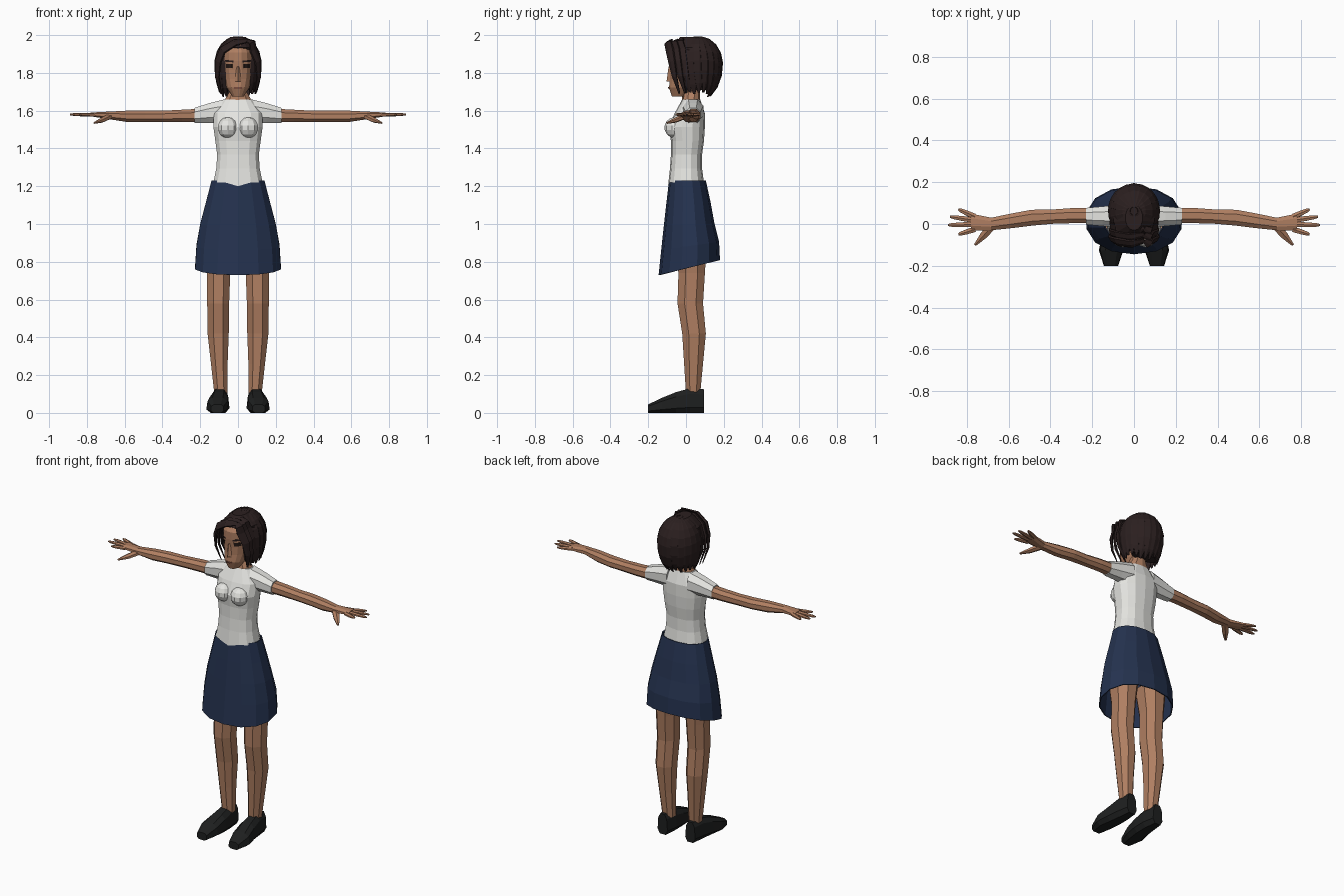
import bpy, bmesh, math, random
from mathutils import Vector
from mathutils.bvhtree import BVHTree

random.seed(4)
if "Cube" in bpy.data.objects:
    bpy.data.objects.remove(bpy.data.objects["Cube"], do_unlink=True)


def material(name, red, green, blue):
    mat = bpy.data.materials.new(name)
    mat.use_nodes = True
    mat.diffuse_color = (red, green, blue, 1)
    shader = mat.node_tree.nodes["Principled BSDF"]
    shader.inputs["Base Color"].default_value = mat.diffuse_color
    shader.inputs["Roughness"].default_value = .9
    return mat


SKIN = material("brown skin", .43, .21, .12)
SHIRT = material("off white cotton", .78, .78, .75)
NAVY = material("navy cloth", .018, .032, .078)
HAIR = material("dark brown hair", .024, .014, .014)
SHOE = material("black leather", .013, .014, .014)
EYE = material("dark eye", .018, .01, .008)
LIP = material("lip brown", .24, .09, .06)


def along(keys, t):
    """Value at t on evenly spaced keys, or a constant."""
    if not isinstance(keys, tuple):
        return keys
    spot = t * (len(keys) - 1)
    i = min(int(spot), len(keys) - 2)
    return keys[i] + (keys[i + 1] - keys[i]) * (spot - i)


def oval(sides, boxy):
    """Unit superellipse with flat sides facing the axes."""
    points = []
    for i in range(sides):
        angle = (i + .5) * math.tau / sides
        c, s = math.cos(angle), math.sin(angle)
        points.append((math.copysign(abs(c) ** (2 / boxy), c), math.copysign(abs(s) ** (2 / boxy), s)))
    wide = max(u for u, v in points)
    high = max(v for u, v in points)
    return [(u / wide, v / high) for u, v in points]


def finish(name, bm, mat, mirror=False):
    bmesh.ops.recalc_face_normals(bm, faces=bm.faces)
    mesh = bpy.data.meshes.new(name)
    bm.to_mesh(mesh)
    bm.free()
    mesh.materials.append(mat)
    ob = bpy.data.objects.new(name, mesh)
    bpy.context.collection.objects.link(ob)
    if mirror:
        ob.modifiers.new("Mirror", "MIRROR").use_mirror_merge = False
    return ob


def loft(name, mat, rings, mirror=False, caps=True):
    bm = bmesh.new()
    loops = [[bm.verts.new(point) for point in ring] for ring in rings]
    for a, b in zip(loops, loops[1:]):
        for i in range(len(a)):
            bm.faces.new((a[i - 1], a[i], b[i], b[i - 1]))
    if caps:
        bm.faces.new(loops[0])
        bm.faces.new(loops[-1])
    return finish(name, bm, mat, mirror)


def sweep(name, mat, axis, start, end, centre, half, low, high, sides=8, boxy=2.2, mirror=False, caps=True):
    """Oval sections spaced evenly along an axis, sized by keys."""
    rings = []
    for i in range(len(half)):
        t = i / (len(half) - 1)
        at = start + (end - start) * t
        bottom, top = along(low, t), along(high, t)
        ring = []
        for u, v in oval(sides, boxy):
            point = [along(centre, t) + half[i] * u, (bottom + top + (top - bottom) * v) / 2]
            point.insert("xyz".index(axis), at)
            ring.append(Vector(point))
        rings.append(ring)
    return loft(name, mat, rings, mirror, caps)


def strand(name, mat, path, widths, core, flat=.45, mirror=False):
    """Tapered tube along a path, flattened towards a core point."""
    path = [Vector(point) for point in path]
    last = len(path) - 1
    rings = []
    for i, point in enumerate(path):
        forward = (path[min(i + 1, last)] - path[max(i - 1, 0)]).normalized()
        side = forward.cross(point - Vector(core)).normalized()
        out = side.cross(forward)
        width = along(widths, i / last)
        rings.append([point + (side * u + out * v * flat) * width for u, v in oval(6, 2)])
    return loft(name, mat, rings, mirror)


# Legs
sweep("leg", SKIN, "z", .1, .9, (.09, .105, .105, .1), (.035, .044, .056, .058, .062, .08),
      (0, -.01, -.02, -.045, -.04, -.06), (.075, .09, .105, .09, .1, .11), mirror=True)

# Shoes, narrowing upwards
shoe = sweep("shoe", SHOE, "y", -.2, .095, (.11, .11, .1, .095, .095), (.035, .06, .058, .05, .036),
             0, (.045, .08, .11, .13, .125), boxy=3, mirror=True)
for v in shoe.data.vertices:
    v.co.x += (.1 - v.co.x) * v.co.z * 2

# Skirt, its hem rising towards the back
skirt = sweep("skirt", NAVY, "z", .765, 1.23, 0, (.227, .22, .2, .17, .14), (-.145, -.09),
              (.18, .175, .15, .13, .105), sides=14, caps=False)
for v in skirt.data.vertices:
    v.co.z += .28 * v.co.y * ((1.23 - v.co.z) * 2) ** 2
skirt.modifiers.new("Thickness", "SOLIDIFY").thickness = .006

# Shirt, with a front tab over the waistband
body = sweep("shirt_body", SHIRT, "z", 1.22, 1.66, 0, (.13, .115, .11, .12, .13, .13, .075),
             (-.095, -.085, -.08, -.08, -.09, -.06, -.02), (.095, .085, .085, .095, .1, .1, .075),
             sides=14, boxy=2.5)
for v in body.data.vertices:
    if v.co.z < 1.25 and v.co.y < -.08 and abs(v.co.x) < .06:
        v.co.z -= .02
bm = bmesh.new()
bmesh.ops.create_uvsphere(bm, u_segments=10, v_segments=7, radius=.056)
bmesh.ops.translate(bm, verts=bm.verts, vec=(.054, -.058, 1.51))
finish("shirt_bust", bm, SHIRT, True)
sweep("sleeve", SHIRT, "x", .07, .23, .037, (.055, .047, .04), 1.535, (1.66, 1.64, 1.615), mirror=True)

# Arms and palms
sweep("arm", SKIN, "x", .2, .78, (.04, .04, .035, .03, .015, 0, .01),
      (.036, .036, .034, .038, .035, .03, .04), (1.54, 1.54, 1.54, 1.57), (1.61, 1.6, 1.6, 1.59), mirror=True)

# Fingers and thumb
for name, x, y in (("little", .84, .07), ("ring", .88, .035), ("middle", .89, -.005), ("index", .84, -.05)):
    root, tip = Vector((.76, y / 2, 1.578)), Vector((x, y, 1.58))
    strand(name + "_finger", SKIN, [root.lerp(tip, t) for t in (0, .5, .85, 1)], (.013, .011, .005),
           (.8, 0, 1), .8, True)
strand("thumb", SKIN, ((.68, -.01, 1.57), (.72, -.055, 1.55), (.76, -.1, 1.535)), (.02, .017, .006),
       (.7, 0, 1), .8, True)

# Neck, head and nose
sweep("neck", SKIN, "z", 1.6, 1.75, 0, (.08, .075, .045, .043), (-.03, -.01), .075, sides=10)
head = sweep("head", SKIN, "z", 1.675, 1.955, 0, (.03, .06, .073, .08, .083, .08, .06),
             (-.075, -.09, -.085, -.085, -.09, -.09, -.06), (0, .12, .15, .12), sides=16)
bm = bmesh.new()
bmesh.ops.create_cone(bm, cap_ends=True, segments=4, radius1=.018, radius2=.007, depth=.08)
bmesh.ops.translate(bm, verts=bm.verts, vec=(0, -.085, 1.795))
finish("nose", bm, SKIN)

# Painted face parts: thin patches laid on the head
bm = bmesh.new()
bm.from_mesh(head.data)
face_tree = BVHTree.FromBMesh(bm)
bm.free()


def patch(name, mat, x, z, width, height, slope=0, mirror=False):
    bm = bmesh.new()
    columns = []
    for i in range(7):
        across = (i / 6 - .5) * width
        column = []
        for edge in (-.5, .5):
            eye_line = Vector((x + across, -1, z + edge * height + slope * across))
            spot = face_tree.ray_cast(eye_line, Vector((0, 1, 0)))[0]
            column.append(bm.verts.new(spot - Vector((0, .003, 0))))
        columns.append(column)
    for a, b in zip(columns, columns[1:]):
        bm.faces.new((a[0], b[0], b[1], a[1]))
    ob = finish(name, bm, mat, mirror)
    ob.modifiers.new("Thickness", "SOLIDIFY").thickness = .002


patch("eye", EYE, .046, 1.836, .032, .022, mirror=True)
patch("eyebrow", HAIR, .047, 1.862, .046, .009, .08, True)
patch("mouth", LIP, 0, 1.72, .042, .01)

# Hair cap under the strands
sweep("hair_cap", HAIR, "z", 1.71, 1.99, 0, (.085, .1, .107, .107, .098, .04),
      (.05, .03, 0, -.02, -.08, -.03), (.125, .155, .17, .175, .165, .09), sides=14)

# Strands fanning from the crown round the sides and back
STRANDS = 17
for i in range(STRANDS):
    turn = math.radians(-48 + 276 * i / (STRANDS - 1))
    reach = random.uniform(2.35, 2.6)
    path = []
    for step in range(8):
        fall = .15 + (reach - .15) * step / 7
        drop, spread = math.cos(fall), math.sin(fall)
        sideways = spread if drop > 0 else spread ** .35
        path.append((.112 * sideways * math.cos(turn), .062 + .12 * spread * math.sin(turn),
                     1.845 + .145 * drop * (1 if drop > 0 else 1.4)))
    strand("hair_strand", HAIR, path, (.012, .026, .032, .028, .006), (0, .05, 1.83))

# Fringe locks sweeping from the side part to both cheeks
for side in (-1, 1):
    for row in range(3):
        path = [(.05, -.08, 1.97), (.03 + .045 * side, -.095, 1.96), (.08 * side, -.085, 1.92),
                (.105 * side, -.075, 1.86), (.11 * side, -.06, 1.78), (.09 * side, -.035, 1.69)]
        path = [Vector(point) + Vector((0, .03, .003)) * row for point in path]
        strand("fringe_lock", HAIR, path, (.012, .024, .024, .018, .005), (0, .03, 1.83))
